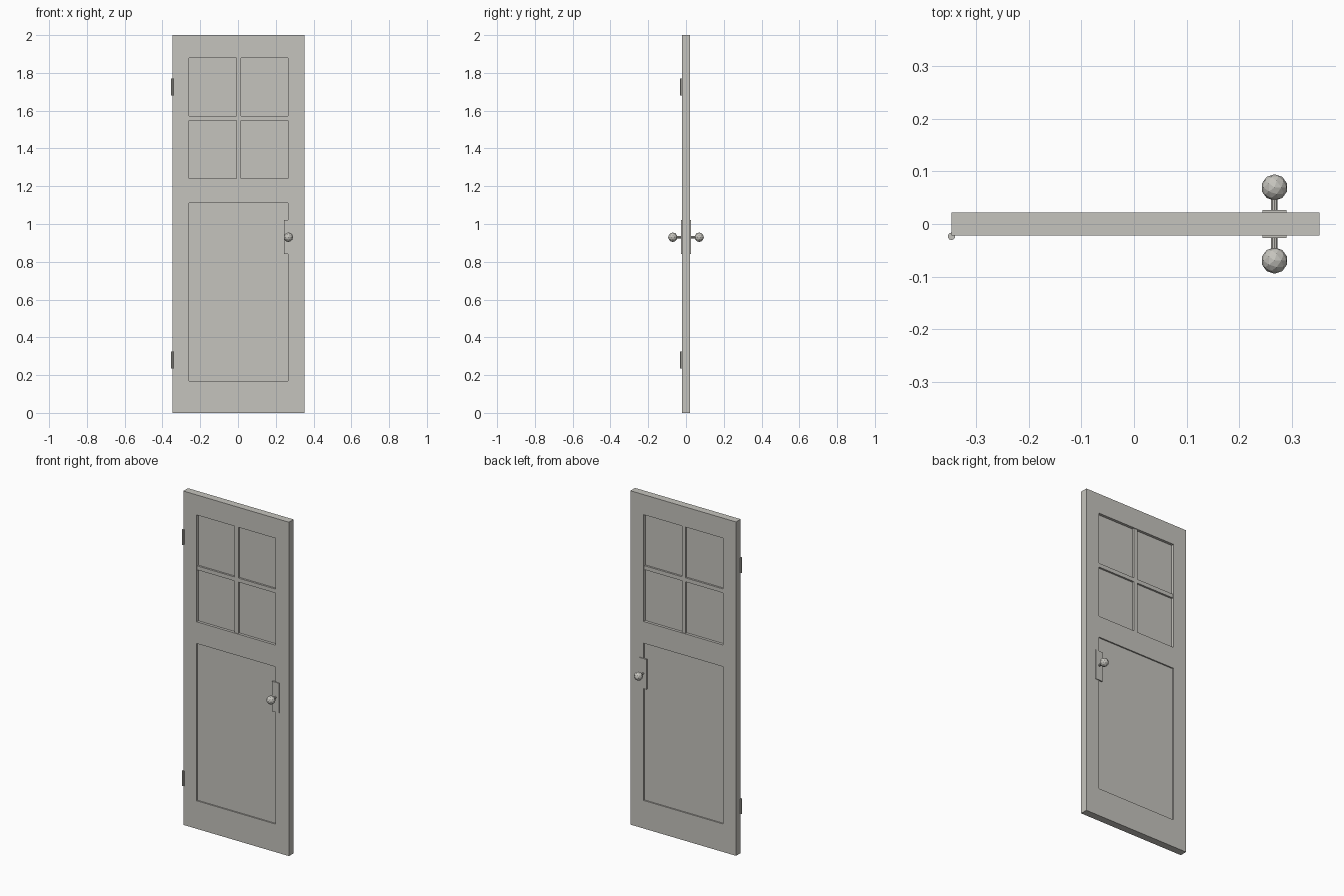
import bpy, bmesh
from mathutils import Vector, Matrix

if "Cube" in bpy.data.objects:
    bpy.data.objects.remove(bpy.data.objects["Cube"])

paint = bpy.data.materials.new("warm grey")
paint.use_nodes = True
COLOUR = (0.56, 0.55, 0.51, 1)
paint.diffuse_color = COLOUR
paint.node_tree.nodes["Principled BSDF"].inputs["Base Color"].default_value = COLOUR

MID = 0.003                 # centre of the door leaf
HALF_W, HALF_T = 0.35, 0.022
PANEL_W = 0.262             # half width of the panels
WINDOW = (1.24, 1.88)
LOWER = (0.168, 1.11)


def finish(bm, name):
    mesh = bpy.data.meshes.new(name)
    bm.to_mesh(mesh)
    bm.free()
    mesh.materials.append(paint)
    obj = bpy.data.objects.new(name, mesh)
    bpy.context.collection.objects.link(obj)
    return obj


def box(bm, low, high):
    low, high = Vector(low), Vector(high)
    place = Matrix.Translation((low + high) / 2) @ Matrix.Diagonal((*(high - low), 1))
    bmesh.ops.create_cube(bm, size=1, matrix=place)


def rod(bm, centre, radius, length, sides, axis="Z"):
    turn = Matrix.Rotation(1.5707963, 4, "X") if axis == "Y" else Matrix()
    bmesh.ops.create_cone(bm, cap_ends=True, segments=sides, radius1=radius, radius2=radius,
                          depth=length, matrix=Matrix.Translation(centre) @ turn)


# Door leaf: a slab sliced along the panel edges, with the panels sunk in on both sides
bm = bmesh.new()
box(bm, (MID - HALF_W, -HALF_T, 0), (MID + HALF_W, HALF_T, 2))
cuts = [((MID + s * PANEL_W, 0, 0), (1, 0, 0)) for s in (-1, 1)]
cuts += [((0, 0, z), (0, 0, 1)) for z in WINDOW + LOWER]
for point, normal in cuts:
    bmesh.ops.bisect_plane(bm, geom=bm.verts[:] + bm.edges[:] + bm.faces[:],
                           plane_co=point, plane_no=normal)
bm.normal_update()
for (low, high), sink in ((WINDOW, 0.016), (LOWER, 0.008)):
    panels = []
    for f in bm.faces:
        c = f.calc_center_median()
        if abs(f.normal.y) > 0.9 and abs(c.x - MID) < PANEL_W and low < c.z < high:
            panels.append(f)
    bmesh.ops.inset_individual(bm, faces=panels, thickness=0, depth=-sink)
finish(bm, "door_leaf")

# Window glazing bars
bm = bmesh.new()
box(bm, (MID - 0.012, -0.018, WINDOW[0]), (MID + 0.012, 0.018, WINDOW[1]))
finish(bm, "vertical_glazing_bar")
bm = bmesh.new()
box(bm, (MID - PANEL_W, -0.017, 1.549), (MID + PANEL_W, 0.017, 1.573))
finish(bm, "horizontal_glazing_bar")

# Lock plates, spindles and knobs on both sides
KNOB_X, KNOB_Z = 0.267, 0.93
for side, label in ((-1, "front"), (1, "back")):
    bm = bmesh.new()
    y0, y1 = sorted((side * 0.018, side * 0.0265))
    box(bm, (KNOB_X - 0.023, y0, KNOB_Z - 0.09), (KNOB_X + 0.023, y1, KNOB_Z + 0.09))
    finish(bm, label + "_lock_plate")

    bm = bmesh.new()
    rod(bm, (KNOB_X, side * 0.04, KNOB_Z), 0.0065, 0.04, 10, "Y")
    finish(bm, label + "_spindle")

    bm = bmesh.new()
    bmesh.ops.create_icosphere(bm, subdivisions=2, radius=0.025,
                               matrix=Matrix.Translation((KNOB_X, side * 0.0695, KNOB_Z)))
    finish(bm, label + "_knob")

# Hinge barrels on the front edge
for z, label in ((0.28, "lower"), (1.725, "upper")):
    bm = bmesh.new()
    rod(bm, (MID - HALF_W, -0.0235, z), 0.007, 0.09, 10)
    finish(bm, label + "_hinge")
